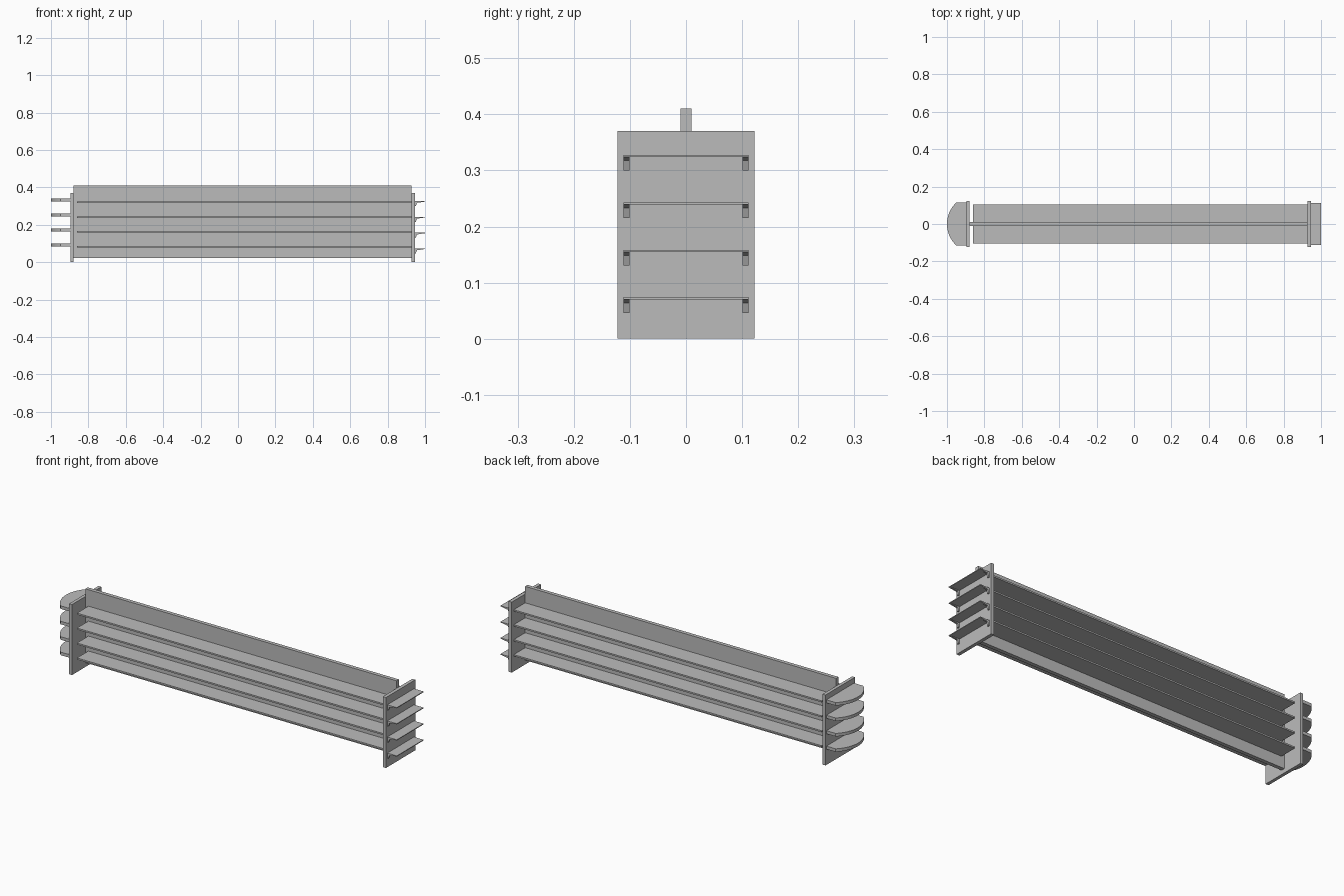
import bpy
import math

default = bpy.data.objects.get("Cube")
if default:
    bpy.data.objects.remove(default, do_unlink=True)

grey = bpy.data.materials.new("light_grey")
grey.use_nodes = True
GREY = (0.5, 0.5, 0.5, 1)
grey.diffuse_color = GREY
grey.node_tree.nodes["Principled BSDF"].inputs["Base Color"].default_value = GREY


def prism(name, outline, lo, hi, place):
    """Extrude a 2D outline from lo to hi; place maps (a, b, depth) to xyz."""
    n = len(outline)
    verts = [place(a, b, d) for d in (lo, hi) for a, b in outline]
    faces = [tuple(reversed(range(n))), tuple(range(n, 2 * n))]
    faces += [(i, (i + 1) % n, n + (i + 1) % n, n + i) for i in range(n)]
    mesh = bpy.data.meshes.new(name)
    mesh.from_pydata(verts, [], faces)
    mesh.materials.append(grey)
    obj = bpy.data.objects.new(name, mesh)
    bpy.context.collection.objects.link(obj)
    return obj


def flat(a, b, d):
    return (a, b, d)


def upright(a, b, d):
    return (a, -d, b)


def box(name, x, y, z):
    rect = [(x[0], y[0]), (x[1], y[0]), (x[1], y[1]), (x[0], y[1])]
    return prism(name, rect, z[0], z[1], flat)


# Central divider and the two end panels
box("divider_panel", (-0.879, 0.927), (-0.01, 0.01), (0.022, 0.41))
box("right_end_panel", (-0.896, -0.879), (-0.122, 0.122), (0, 0.37))
box("left_end_panel", (0.927, 0.945), (-0.122, 0.122), (0, 0.37))

# Rounded end shelf outline
radius, half = 0.157, 0.115
reach = math.asin(half / radius)
arc = [(-1 + radius - radius * math.cos(t), -radius * math.sin(t))
       for t in (reach * (i / 8 - 1) for i in range(17))]
rounded = [(-0.896, -half), (-0.896, half)] + arc

for i in range(4):
    # Long shelves on both sides of the divider
    z = 0.084 + 0.0785 * i
    for side, y in (("front", (-0.105, -0.01)), ("back", (0.01, 0.105))):
        box(f"{side}_shelf_{i + 1}", (-0.862, 0.927), y, (z - 0.004, z + 0.004))

    # Rounded shelves on the right end
    z = 0.091 + 0.081 * i
    prism(f"rounded_end_shelf_{i + 1}", rounded, z - 0.008, z + 0.008, flat)

    # Thin rectangular shelves with brackets on the left end
    z = 0.07 + 0.0845 * i
    box(f"thin_end_shelf_{i + 1}", (0.945, 1), (-0.111, 0.111), (z, z + 0.004))
    bracket = [(0.945, z - 0.024), (0.95, z - 0.024), (0.957, z - 0.006),
               (0.995, z), (0.945, z)]
    for side, y in (("front", 0.101), ("back", -0.111)):
        prism(f"{side}_bracket_{i + 1}", bracket, y, y + 0.01, upright)

# Make every part's faces point outward
import bmesh
for obj in bpy.context.collection.objects:
    if obj.type == 'MESH' and grey.name in obj.data.materials:
        bm = bmesh.new()
        bm.from_mesh(obj.data)
        bmesh.ops.recalc_face_normals(bm, faces=bm.faces)
        bm.to_mesh(obj.data)
        bm.free()
